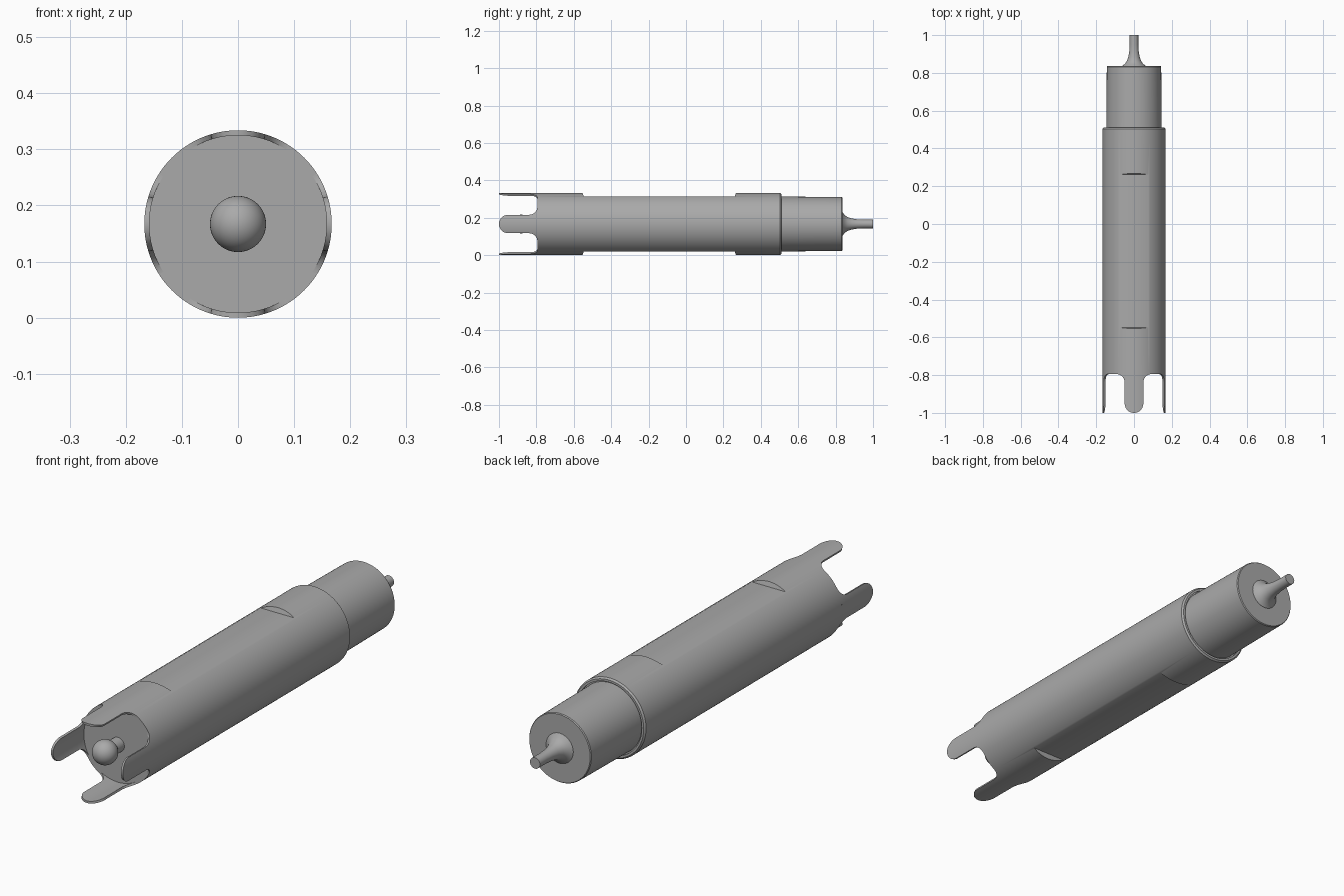
import bpy, bmesh
from math import sin, cos, pi, sqrt, radians
from mathutils import Vector

cube = bpy.data.objects.get("Cube")
if cube:
    bpy.data.objects.remove(cube, do_unlink=True)

R, INNER, SEGS = 0.167, 0.158, 96
FLOOR = -0.795          # bottom of the front cup

steel = bpy.data.materials.new("grey steel")
steel.use_nodes = True
GREY = (0.4, 0.4, 0.4, 1)
steel.diffuse_color = GREY
steel.node_tree.nodes["Principled BSDF"].inputs["Base Color"].default_value = GREY


def finish(bm, name):
    bmesh.ops.remove_doubles(bm, verts=bm.verts, dist=1e-5)
    bmesh.ops.recalc_face_normals(bm, faces=bm.faces)
    mesh = bpy.data.meshes.new(name)
    bm.to_mesh(mesh)
    bm.free()
    mesh.materials.append(steel)
    obj = bpy.data.objects.new(name, mesh)
    bpy.context.collection.objects.link(obj)
    return obj


def lathe(name, profile):
    """Revolve (radius, y) points about the long axis."""
    bm = bmesh.new()
    verts = [bm.verts.new((r, y, R)) for r, y in profile]
    edges = [bm.edges.new(pair) for pair in zip(verts, verts[1:])]
    bmesh.ops.spin(bm, geom=verts + edges, cent=(0, 0, R), axis=(0, 1, 0),
                   angle=2 * pi, steps=SEGS)
    return finish(bm, name)


def smooth(obj):
    bpy.ops.object.select_all(action='DESELECT')
    obj.select_set(True)
    bpy.context.view_layer.objects.active = obj
    bpy.ops.object.shade_smooth_by_angle(angle=radians(30))


# Main body with chamfered rear rim
body = lathe("main_body", [(0, FLOOR), (R, FLOOR), (R, 0.503), (0.161, 0.51),
                           (0.152, 0.51), (0.152, 0.503), (0, 0.503)])

# Wrench flats on top and bottom, with slightly sloped end walls
for side, label in ((1, "top"), (-1, "bottom")):
    bm = bmesh.new()
    bmesh.ops.create_cube(bm, size=1)
    for v in bm.verts:
        outer = v.co.z > 0
        half = 0.415 if outer else 0.404
        v.co = Vector((v.co.x * 0.5, -0.143 + (half if v.co.y > 0 else -half),
                       R + side * (0.18 if outer else 0.148)))
    cutter = finish(bm, label + "_flat_cutter")
    cutter.hide_render = True
    cutter.hide_set(True)
    cut = body.modifiers.new(label + " flat", 'BOOLEAN')
    cut.operation = 'DIFFERENCE'
    cut.solver = 'EXACT'
    cut.object = cutter

# Bake the cuts so the body can be shaded
bpy.ops.object.select_all(action='DESELECT')
body.select_set(True)
bpy.context.view_layer.objects.active = body
for mod in list(body.modifiers):
    bpy.ops.object.modifier_apply(modifier=mod.name)
for obj in [o for o in bpy.data.objects if o.name.endswith("cutter")]:
    bpy.data.objects.remove(obj, do_unlink=True)
smooth(body)

# Narrower rear sleeve, flared rear stem, ball pin inside the cup
smooth(lathe("rear_sleeve", [(0, 0.49), (0.147, 0.49), (0.144, 0.832),
                             (0.141, 0.836), (0, 0.836)]))
smooth(lathe("rear_stem", [(0, 0.83), (0.065, 0.83), (0.062, 0.838), (0.048, 0.848),
                           (0.037, 0.864), (0.03, 0.885), (0.025, 0.915),
                           (0.023, 0.95), (0.023, 1), (0, 1)]))
ball = [(0.05 * sin(a), -0.88 - 0.05 * cos(a))
        for a in (radians(143) * i / 20 for i in range(21))]
ball[0] = (0, -0.93)
smooth(lathe("ball_pin", ball + [(0.03, FLOOR + 0.005), (0, FLOOR + 0.005)]))

# Prong outline: distance round the wall, and the front edge there
TIP, FILLET, N = 0.05, 0.045, 14
half = [(TIP * sin(pi / 2 * i / N), -1 + TIP - TIP * cos(pi / 2 * i / N))
        for i in range(N + 1)]
half += [(TIP + FILLET * (1 - cos(pi / 2 * i / N)), FLOOR - FILLET + FILLET * sin(pi / 2 * i / N))
         for i in range(N + 1)]
outline = [(-u, y) for u, y in reversed(half[1:])] + half


def prong(name, centre):
    bm = bmesh.new()

    def at(u, y, r):
        a = centre + u / R
        return bm.verts.new((r * sin(a), y, R + r * cos(a)))

    columns = [(u, [at(u, y, R), at(u, y, INNER), at(u, FLOOR, R), at(u, FLOOR, INNER)])
               for u, y in outline]
    for (u0, a), (u1, b) in zip(columns, columns[1:]):
        bm.faces.new((a[0], b[0], b[1], a[1]))          # edge wall
        if u1 - u0 > 1e-6:
            bm.faces.new((a[0], a[2], b[2], b[0]))      # outer skin
            bm.faces.new((a[1], b[1], b[3], a[3]))      # inner skin
    smooth(finish(bm, name))


for i, place in enumerate(("top", "left", "bottom", "right")):
    prong(place + "_prong", i * pi / 2)
